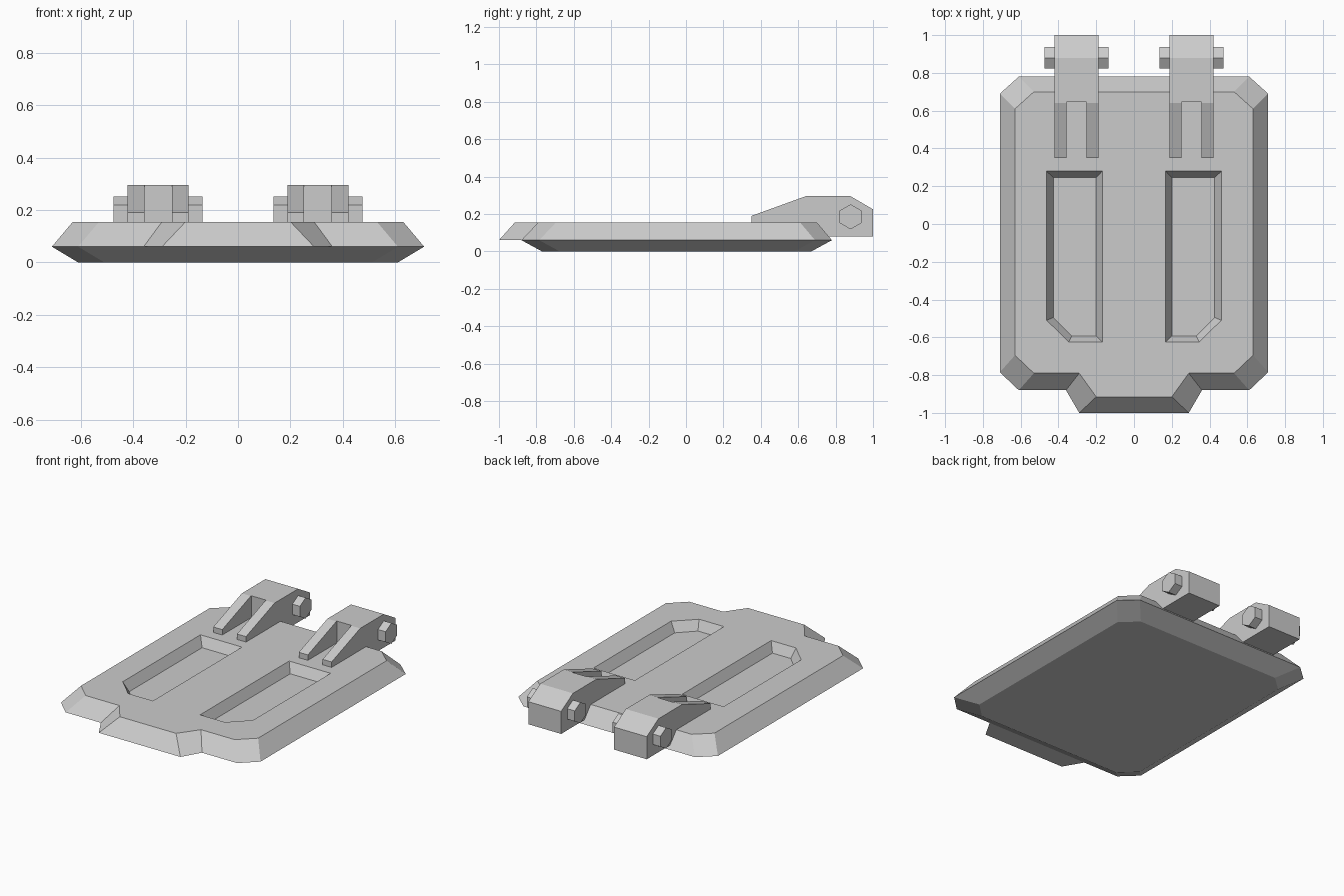
import bpy, bmesh

cube = bpy.data.objects.get("Cube")
if cube:
    bpy.data.objects.remove(cube)

grey = bpy.data.materials.new("plain grey")
grey.use_nodes = True
grey.diffuse_color = (0.6, 0.6, 0.6, 1)
grey.node_tree.nodes["Principled BSDF"].inputs["Base Color"].default_value = (0.6, 0.6, 0.6, 1)


def loft(name, loops):
    """Solid through matching rings of 3D points, capped at both ends."""
    bm = bmesh.new()
    rings = [[bm.verts.new(p) for p in loop] for loop in loops]
    n = len(rings[0])
    for a, b in zip(rings, rings[1:]):
        for i in range(n):
            j = (i + 1) % n
            bm.faces.new((a[i], a[j], b[j], b[i]))
    bm.faces.new(rings[0])
    bm.faces.new(rings[-1])
    bmesh.ops.remove_doubles(bm, verts=bm.verts, dist=0.0005)
    bmesh.ops.recalc_face_normals(bm, faces=bm.faces)
    mesh = bpy.data.meshes.new(name)
    bm.to_mesh(mesh)
    bm.free()
    mesh.materials.append(grey)
    obj = bpy.data.objects.new(name, mesh)
    bpy.context.collection.objects.link(obj)
    return obj


def cut(obj, cutter):
    """Subtract the cutter and discard it."""
    mod = obj.modifiers.new("cut", 'BOOLEAN')
    mod.operation = 'DIFFERENCE'
    mod.solver = 'EXACT'
    mod.object = cutter
    bpy.context.view_layer.objects.active = obj
    bpy.ops.object.modifier_apply(modifier=mod.name)
    bpy.data.objects.remove(cutter)


def flat(points, z):
    return [(x, y, z) for x, y in points]


def outline(x, back, front, tab_root, tab_tip, tab_y):
    """Symmetric plate outline with chamfered corners and a front tab."""
    c = 0.1
    half = [(x - c, back), (x, back - 0.09), (x, front + 0.095), (x - c, front),
            (tab_root, front), (tab_tip, tab_y)]
    return half + [(-px, py) for px, py in reversed(half)]


def slab(name, profile, x0, x1):
    return loft(name, [[(x, y, z) for y, z in profile] for x in (x0, x1)])


# Bevelled plate with the tab on its upper layer only
TOP, RIM, DEPTH = 0.155, 0.06, 0.06
plate = loft("plate", [
    flat(outline(0.61, 0.67, -0.77, 0.36, 0.29, -0.77), 0),
    flat(outline(0.71, 0.78, -0.88, 0.36, 0.29, -0.88), RIM),
    flat(outline(0.71, 0.78, -0.88, 0.36, 0.29, -1.0), RIM),
    flat(outline(0.63, 0.70, -0.79, 0.29, 0.20, -0.915), TOP)])

pocket_rim = [(0.168, 0.28), (0.463, 0.28), (0.463, -0.51), (0.345, -0.625), (0.168, -0.625)]
pocket_floor = [(0.2, 0.245), (0.427, 0.245), (0.427, -0.495), (0.33, -0.593), (0.2, -0.593)]
hinge_profile = [(0.35, 0.14), (0.35, 0.19), (0.64, 0.295), (0.88, 0.295),
                 (1.0, 0.225), (1.0, 0.08), (0.7, 0.08), (0.7, 0.14)]
slot_profile = [(0.3, 0), (0.645, 0), (0.645, 0.4), (0.3, 0.4)]
R = 0.067
pin_profile = [(0.88 + y * R, 0.185 + z * R) for y, z in
               ((0, 1), (0.866, 0.5), (0.866, -0.5), (0, -1), (-0.866, -0.5), (-0.866, 0.5))]

for side, label in ((1, "left"), (-1, "right")):
    # Recessed pocket with sloping walls
    low = [(side * x, y) for x, y in pocket_floor]
    high = [(side * (2 * a - c), 2 * b - d) for (a, b), (c, d) in zip(pocket_rim, pocket_floor)]
    cut(plate, loft("pocket_cutter", [flat(low, TOP - DEPTH), flat(high, TOP + DEPTH)]))

    # Forked hinge arm and its hexagonal pin
    arm = slab(label + "_hinge_arm", hinge_profile, side * 0.188, side * 0.421)
    cut(arm, slab("slot_cutter", slot_profile, side * 0.252, side * 0.357))
    slab(label + "_hinge_pin", pin_profile, side * 0.135, side * 0.475)
